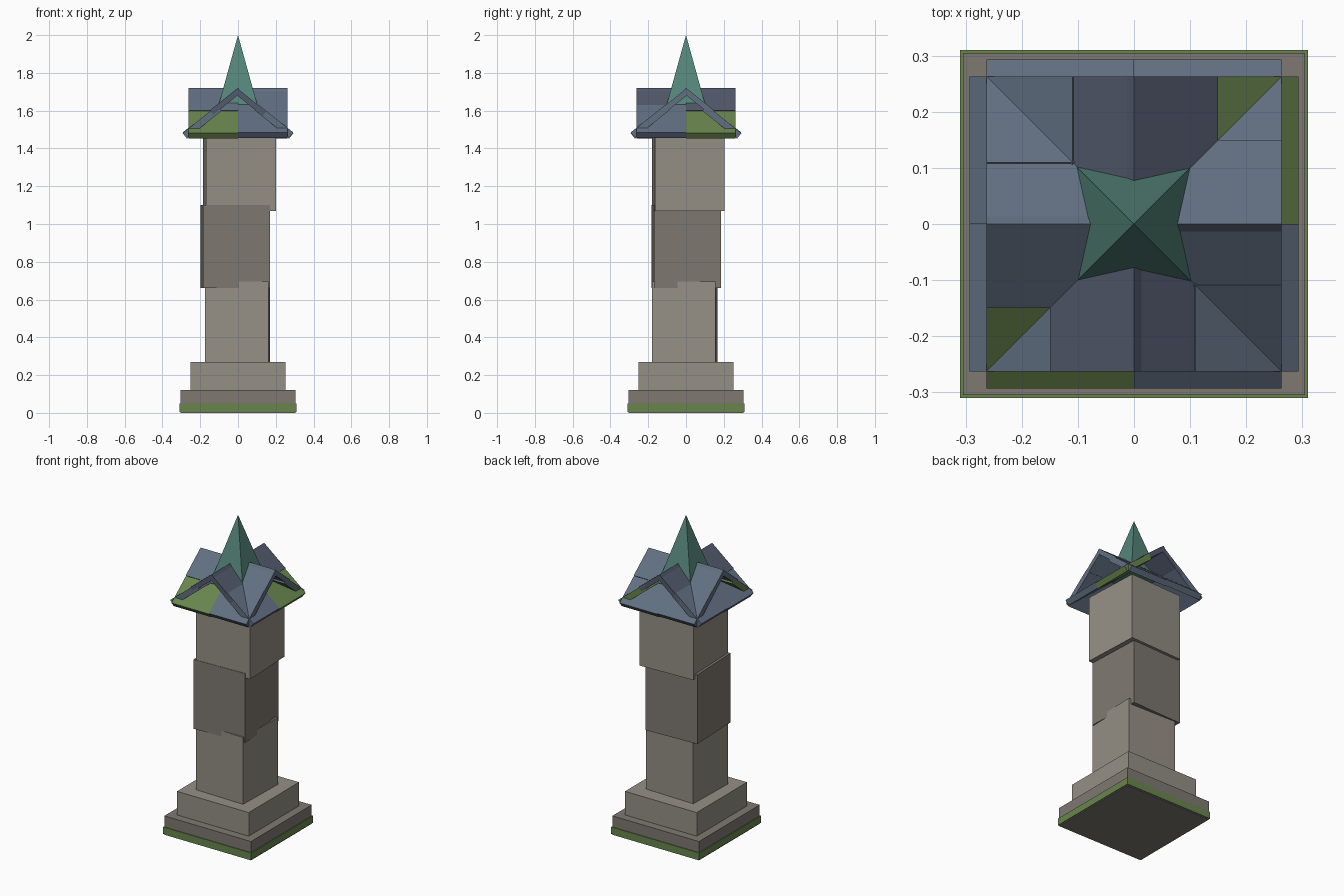
import bpy, bmesh, math
from mathutils import Matrix

if "Cube" in bpy.data.objects:
    bpy.data.objects.remove(bpy.data.objects["Cube"])


def material(name, rgb):
    m = bpy.data.materials.new(name)
    m.diffuse_color = (*rgb, 1)
    m.use_nodes = True
    m.node_tree.nodes["Principled BSDF"].inputs["Base Color"].default_value = m.diffuse_color
    return m


STONE = material("stone", (0.30, 0.275, 0.235))
DARK_STONE = material("dark_stone", (0.21, 0.19, 0.165))
SLATE = material("slate", (0.12, 0.16, 0.22))
DARK_SLATE = material("dark_slate", (0.085, 0.10, 0.15))
MOSS = material("moss", (0.14, 0.235, 0.075))
COPPER = material("copper", (0.09, 0.235, 0.19))


def finish(name, bm, mat):
    mesh = bpy.data.meshes.new(name)
    bm.to_mesh(mesh)
    bm.free()
    mesh.materials.append(mat)
    ob = bpy.data.objects.new(name, mesh)
    bpy.context.collection.objects.link(ob)
    return ob


def box(name, size, matrix, mat):
    bm = bmesh.new()
    bmesh.ops.create_cube(bm, size=1, matrix=matrix @ Matrix.Diagonal((*size, 1)))
    return finish(name, bm, mat)


def block(name, width, z0, z1, mat, x=0, y=0, turn=0):
    m = Matrix.Translation((x, y, (z0 + z1) / 2)) @ Matrix.Rotation(math.radians(turn), 4, 'Z')
    box(name, (width, width, z1 - z0), m, mat)


# Stepped base with a moss band
block("plinth", 0.61, 0, 0.12, DARK_STONE)
block("moss_band", 0.62, 0.006, 0.05, MOSS)
block("base_step", 0.505, 0.12, 0.27, STONE)

# Shaft of three slightly twisted blocks
block("lower_shaft", 0.337, 0.27, 0.695, STONE, -0.003, -0.007, -1.5)
block("middle_shaft", 0.355, 0.66, 1.10, DARK_STONE, -0.015, 0.001, 2.3)
block("upper_shaft", 0.370, 1.07, 1.49, STONE, 0.008, 0.012, 2.4)

# Crossed gable roof: four slopes, two halves, two overlapping tiers of slabs
PITCH = math.atan(0.8)
RIDGE_Z = 1.715
HALF = 0.263
mossy = {(0, 1), (3, -1)}
lower_on_top = {(0, -1), (1, 1), (2, -1), (3, 1)}


def slab(name, side, half, r0, r1, thick, lift, mat):
    s0, s1 = r0 / math.cos(PITCH), r1 / math.cos(PITCH)
    m = (Matrix.Rotation(side * math.pi / 2, 4, 'Z')
         @ Matrix.Translation((0, 0, RIDGE_Z + lift))
         @ Matrix.Rotation(PITCH, 4, 'Y')
         @ Matrix.Translation(((s0 + s1) / 2, half * HALF / 2, -thick / 2)))
    box(name, (s1 - s0, HALF, thick), m, mat)


for side in range(4):
    for half in (-1, 1):
        over = (side, half) in lower_on_top
        slab("upper_roof_slab", side, half, 0, 0.15, 0.03, 0 if over else 0.006,
             DARK_SLATE if side in (0, 2) else SLATE)
        slab("lower_roof_slab", side, half, 0.11, 0.293, 0.036, 0.004 if over else 0,
             MOSS if (side, half) in mossy else SLATE)

# Four-sided spire
bm = bmesh.new()
z0, half_width = 1.60, 0.111
bmesh.ops.create_cone(bm, cap_ends=True, segments=4, radius1=half_width * math.sqrt(2), radius2=0,
                      depth=2 - z0,
                      matrix=Matrix.Translation((0, 0, (2 + z0) / 2)) @ Matrix.Rotation(math.pi / 4, 4, 'Z'))
bmesh.ops.remove_doubles(bm, verts=bm.verts, dist=1e-5)
spire = finish("spire", bm, COPPER)
